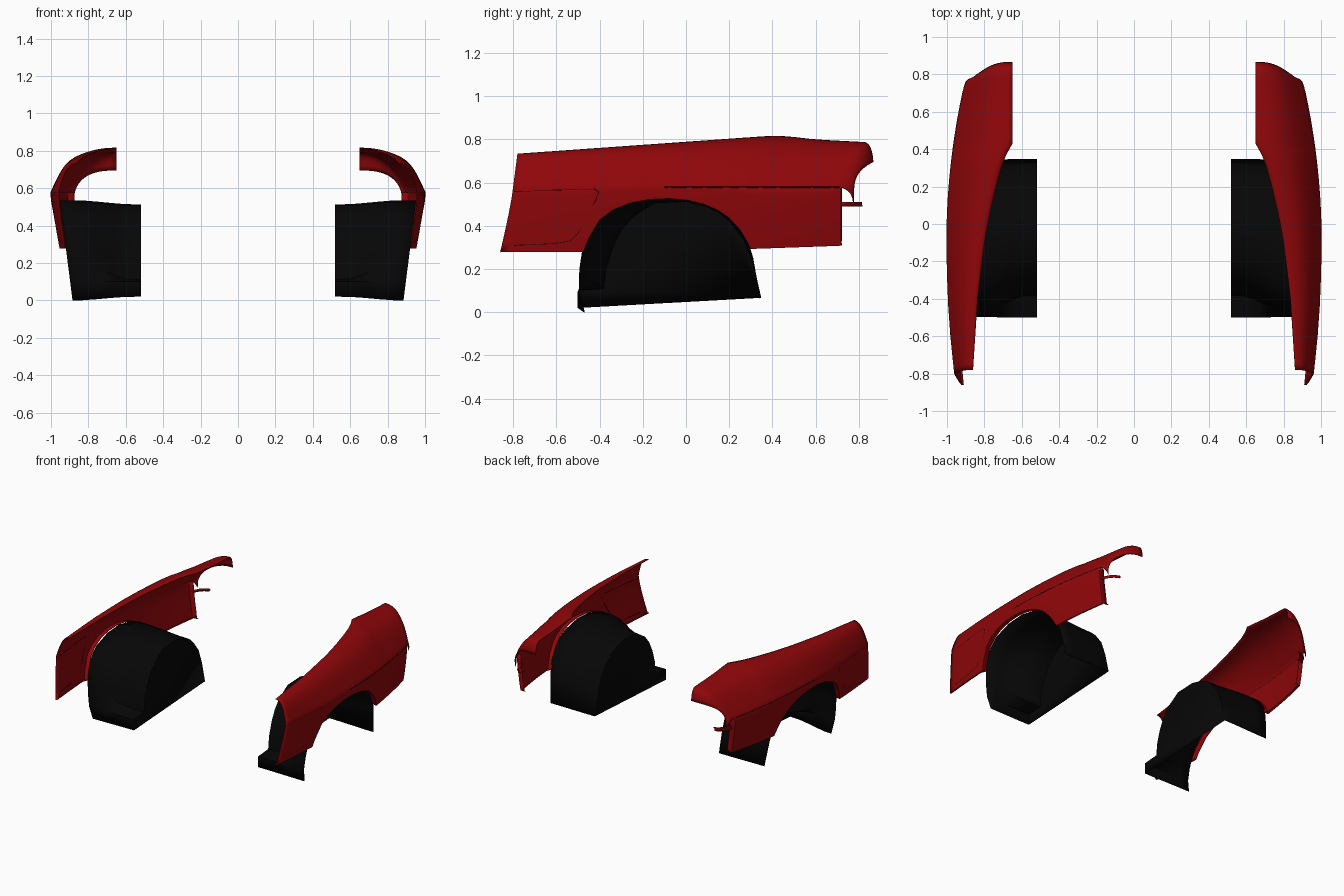
import bpy, bmesh, math
from mathutils import Vector

if "Cube" in bpy.data.objects:
    bpy.data.objects.remove(bpy.data.objects["Cube"])


def material(name, rgb):
    m = bpy.data.materials.new(name)
    m.diffuse_color = (*rgb, 1)
    m.use_nodes = True
    m.node_tree.nodes["Principled BSDF"].inputs["Base Color"].default_value = m.diffuse_color
    return m


RED = material("red_paint", (0.28, 0.002, 0.003))
BLACK = material("black_plastic", (0.002, 0.002, 0.002))
DARK = material("dark_gap", (0.03, 0.002, 0.002))


def table(pts, y):
    if y <= pts[0][0]:
        return pts[0][1]
    for (a, va), (b, vb) in zip(pts, pts[1:]):
        if y <= b:
            return va + (vb - va) * (y - a) / (b - a)
    return pts[-1][1]


def clamp(v):
    return max(0.0, min(1.0, v))


def grid(bm, cols):
    vs = [[bm.verts.new(p) for p in c] for c in cols]
    for a, b in zip(vs, vs[1:]):
        for i in range(len(a) - 1):
            bm.faces.new((a[i], b[i], b[i + 1], a[i + 1]))
    return vs


def finish(bm, name, mat, thickness=0.0, angle=35):
    bmesh.ops.remove_doubles(bm, verts=bm.verts, dist=0.0004)
    bmesh.ops.recalc_face_normals(bm, faces=bm.faces)
    me = bpy.data.meshes.new(name)
    bm.to_mesh(me)
    bm.free()
    ob = bpy.data.objects.new(name, me)
    bpy.context.collection.objects.link(ob)
    me.materials.append(mat)
    bpy.ops.object.select_all(action='DESELECT')
    ob.select_set(True)
    bpy.context.view_layer.objects.active = ob
    bpy.ops.object.shade_smooth_by_angle(angle=math.radians(angle))
    if thickness:
        s = ob.modifiers.new("sheet", 'SOLIDIFY')
        s.thickness, s.offset = thickness, 0
    ob.modifiers.new("other_side", 'MIRROR').use_mirror_merge = False
    return ob


# Fender guide curves along y
ARCH = [(-.475, .28), (-.462, .32), (-.445, .355), (-.4, .43), (-.34, .475), (-.26, .507),
        (-.17, .524), (-.08, .528), (.01, .52), (.08, .503), (.15, .473), (.2, .438),
        (.25, .385), (.28, .335), (.30, .295)]
BOTTOM = [(-.9, .28)] + ARCH + [(.72, .31)]
TOP = [(-.8, .73), (.36, .812), (.42, .815), (.48, .811), (.6, .797), (.83, .785)]
INNER = [(-.8, .862), (-.4, .836), (-.1, .80), (.05, .772), (.2, .737), (.3, .71),
         (.37, .683), (.43, .65), (.9, .65)]
CREASE = .578


def outer_x(y):
    d = y + .1
    return 1.0 - (.085 if d < 0 else .133) * d * d


def side_point(y, z):
    k = clamp((CREASE - z) / .3)
    yy = y - .06 * k ** 1.2 * clamp((-.5 - y) / .3)
    return Vector((outer_x(y) - .036 * k ** 1.4, yy, z))


def top_point(y, th):
    s = math.sin(th)
    c = math.cos(th) - .45 * s * (1 - s)
    yy = y + .02 * s * clamp((-.5 - y) / .3) + .115 * s * s * clamp((y - .43) / .285)
    xi, zt = table(INNER, yy), table(TOP, yy)
    return Vector((xi + (outer_x(yy) - xi) * c, yy, CREASE + (zt - CREASE) * s))


ys = [-.8 + .036 * i for i in range(9)] + [a[0] for a in ARCH]
ys += [.34, .37, .40, .43, .48, .53, .58, .63, .68, .715]
angles = [math.radians(90 * i / 14) for i in range(15)]

# Fender: lower side with wheel arch, turned-in arch lip, and lip at the lamp end
bm = bmesh.new()
side = []
for y in ys:
    zb = table(BOTTOM, y)
    col = [side_point(y, zb + (CREASE - zb) * i / 7) for i in range(8)]
    lip = .032 if -.48 < y < .31 else .012
    side.append([col[0] + Vector((-lip, 0, .003))] + col)
side.append([p + Vector((-.035, .005, 0)) for p in side[-1]])
grid(bm, side)

# Fender: rounded crown and nose rolling down around the lamp opening
crown = [[top_point(y, t) for t in angles] for y in ys]
end = crown[-1]
rim = [Vector((.65 + .23 * max(0, math.cos(t)) ** .75, .775 + .09 * math.sin(t) ** 3,
               .51 + .185 * math.sin(t) ** .75)) for t in angles]
for k in (.2, .4, .6, .8, 1):
    col = []
    for e, r in zip(end, rim):
        c = Vector((e.x * .7 + r.x * .3, r.y - .005, e.z - .012))
        col.append(e * (1 - k) ** 2 + c * 2 * k * (1 - k) + r * k * k)
    crown.append(col)
grid(bm, crown)
finish(bm, "fender", RED, .005)

# Curved bracket under the lamp opening
bm = bmesh.new()
path = [(.89, .715), (.882, .745), (.866, .775), (.842, .798), (.81, .814)]
grid(bm, [[(x, y, .49), (x, y, .508), (x - .02, y - .012, .508)] for x, y in path])
finish(bm, "lamp_bracket", RED, .004)


# Seam of the side vent panel and the crease seam
def seam(name, pts):
    cu = bpy.data.curves.new(name, 'CURVE')
    cu.dimensions = '3D'
    cu.bevel_depth, cu.bevel_resolution = .0035, 1
    sp = cu.splines.new('POLY')
    sp.points.add(len(pts) - 1)
    for p, (y, z) in zip(sp.points, pts):
        p.co = (*side_point(y, z), 1)
    ob = bpy.data.objects.new(name, cu)
    bpy.context.collection.objects.link(ob)
    cu.materials.append(DARK)
    ob.modifiers.new("other_side", 'MIRROR').use_mirror_merge = False


seam("vent_seam", [(-.79, .558), (-.6, .566), (-.42, .57), (-.405, .555), (-.42, .515), (-.5, .365),
                   (-.53, .33), (-.6, .318), (-.75, .31)])
seam("crease_seam", [(-.1 + .081 * i, CREASE) for i in range(11)])

# Wheel liner: arch lofted from the outer opening to a stepped inner profile
OUT = [(-.47, .0), (-.495, .1), (-.492, .2), (-.48, .28), (-.452, .36), (-.405, .435), (-.345, .482),
       (-.2, .526), (-.06, .534), (.09, .507), (.16, .476), (.21, .437), (.28, .348), (.31, .25),
       (.34, .065)]
IN = [(-.5, .02), (-.5, .10), (-.38, .11), (-.37, .2), (-.34, .3), (-.3, .38), (-.25, .44),
      (-.15, .505), (0, .512), (.1, .487), (.16, .457), (.21, .41), (.27, .33), (.31, .22),
      (.347, .067)]
bm = bmesh.new()
cols = []
for x, k in ((.9, 0), (.83, .05), (.75, .35), (.67, .7), (.6, .95), (.52, 1)):
    col = []
    for (ya, za), (yb, zb) in zip(OUT, IN):
        z = za + (zb - za) * k
        xx = .885 + .125 * z if k == 0 else x
        col.append((xx, ya + (yb - ya) * k, z))
    cols.append(col)
vs = grid(bm, cols)
bm.faces.new(vs[-1])
finish(bm, "wheel_liner", BLACK, .003, 40)
